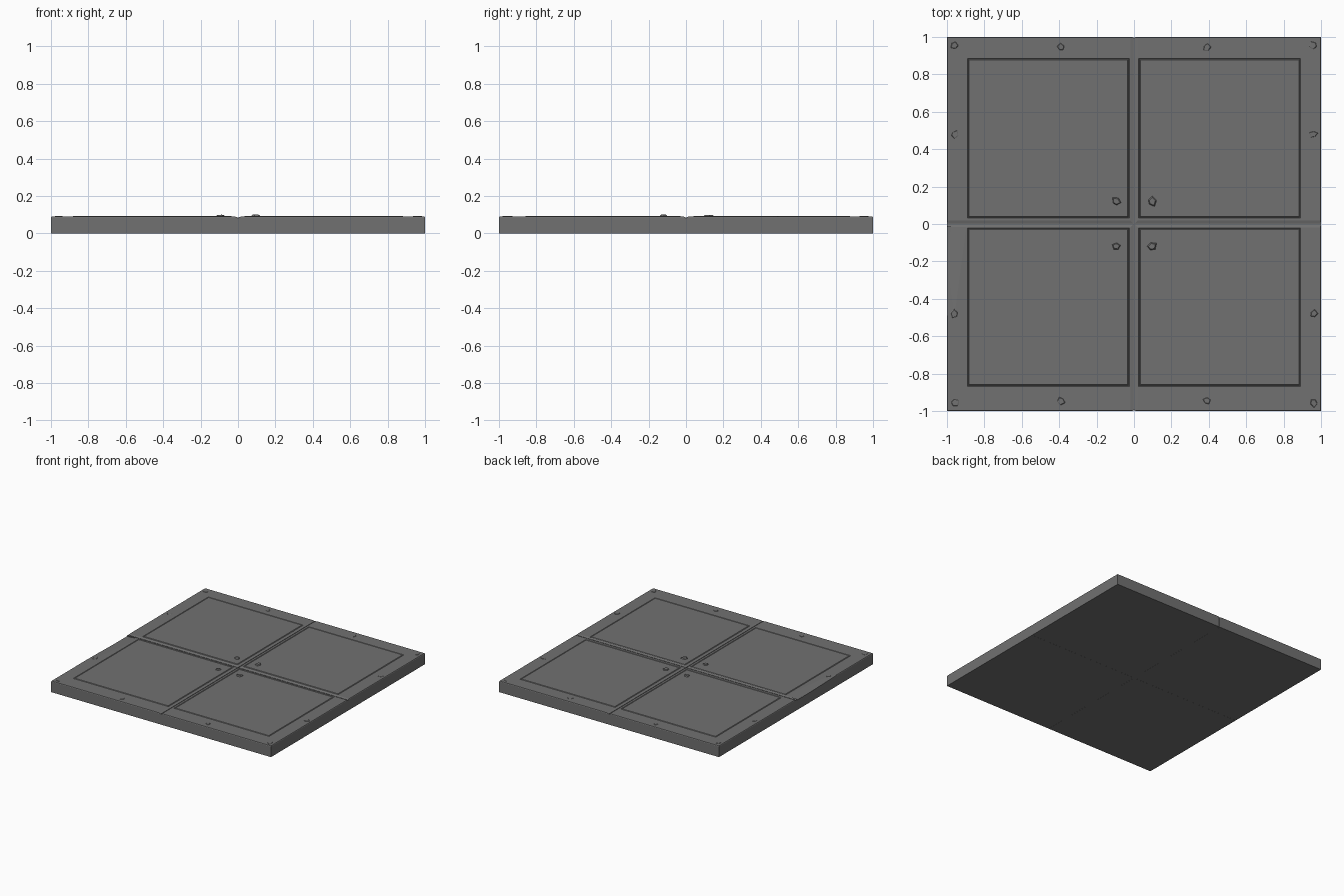
import bpy, bmesh, math, random
from mathutils import Vector

if "Cube" in bpy.data.objects:
    bpy.data.objects.remove(bpy.data.objects["Cube"])

random.seed(4)
stone = bpy.data.materials.new("dark grey stone")
stone.diffuse_color = (0.165, 0.165, 0.165, 1)
stone.use_nodes = True
stone.node_tree.nodes["Principled BSDF"].inputs["Base Color"].default_value = stone.diffuse_color


def finish(name, bm):
    bmesh.ops.recalc_face_normals(bm, faces=bm.faces)
    me = bpy.data.meshes.new(name)
    bm.to_mesh(me)
    bm.free()
    me.materials.append(stone)
    ob = bpy.data.objects.new(name, me)
    bpy.context.collection.objects.link(ob)
    return ob


# Core slab that closes the bottom of the seams
bm = bmesh.new()
bmesh.ops.create_cube(bm, size=1)
for v in bm.verts:
    v.co = Vector((v.co.x * 1.999, v.co.y * 1.99, (v.co.z + 0.5) * 0.081 + 0.0005))
finish("core_slab", bm)


# One quarter tile: stacked rectangles give bevels, frame, engraved line and panel
def quarter(sx, sy):
    py0, py1 = (0.037, 0.885) if sy > 0 else (0.027, 0.868)
    rings = [
        (0.002, 0.002, 1, 1, 0),
        (0.002, 0.002, 1, 1, 0.086),
        (0.02, 0.018, 0.997, 0.997, 0.0905),
        (0.025, py0 - 0.006, 0.89, py1, 0.0905),
        (0.029, py0 - 0.002, 0.886, py1 - 0.004, 0.086),
        (0.034, py0 + 0.003, 0.881, py1 - 0.009, 0.0915),
    ]
    bm = bmesh.new()
    loops = []
    for x0, y0, x1, y1, z in rings:
        loops.append([bm.verts.new((sx * x, sy * y, z))
                      for x, y in ((x0, y0), (x1, y0), (x1, y1), (x0, y1))])
    for a, b in zip(loops, loops[1:]):
        for i in range(4):
            j = (i + 1) % 4
            bm.faces.new((a[i], a[j], b[j], b[i]))
    bm.faces.new(loops[0])
    bm.faces.new(loops[-1])
    side = ("back" if sy > 0 else "front") + ("_right" if sx > 0 else "_left")
    return finish("tile_" + side, bm)


tiles = {(sx, sy): quarter(sx, sy) for sx in (-1, 1) for sy in (-1, 1)}

# Worn, sloping edge on the left side of the front left tile
bm = bmesh.new()
for x, y, z in ((-0.895, -0.015, 0.0906), (-0.96, -0.5, 0.0906), (-1.03, -0.55, 0.088),
                (-1.03, -0.015, 0.076)):
    bm.verts.new((x, y, z))
    bm.verts.new((x, y, 0.2))
bmesh.ops.convex_hull(bm, input=bm.verts)
cutter = finish("worn_edge_cutter", bm)
cutter.hide_render = True
cutter.hide_viewport = True
cut = tiles[(-1, -1)].modifiers.new("worn_edge", 'BOOLEAN')
cut.operation = 'DIFFERENCE'
cut.solver = 'EXACT'
cut.object = cutter


# Rough faceted studs
def stud(x, y, r, top):
    bm = bmesh.new()
    n = 5
    rings = []
    turn = random.uniform(0, 6.28)
    jit = [random.uniform(0.7, 1.2) for _ in range(n)]
    for k, z in ((1, 0.085), (0.6, top)):
        ring = []
        for i in range(n):
            a = turn + i * math.tau / n
            px = max(-0.998, min(0.998, x + r * k * jit[i] * math.cos(a)))
            py = max(-0.998, min(0.998, y + r * k * jit[i] * math.sin(a)))
            ring.append(bm.verts.new((px, py, z - (random.uniform(0, 0.002) if k < 1 else 0))))
        rings.append(ring)
    for i in range(n):
        j = (i + 1) % n
        bm.faces.new((rings[0][i], rings[0][j], rings[1][j], rings[1][i]))
    bm.faces.new(rings[0])
    bm.faces.new(rings[1])
    finish("stud", bm)


for sx in (-1, 1):
    for sy in (-1, 1):
        stud(sx * 0.095, sy * 0.12, 0.033, 0.1)
        stud(sx * 0.96, sy * 0.955, 0.033, 0.0935)
        stud(sx * 0.39, sy * 0.945, 0.03, 0.0935)
        stud(sx * 0.96, sy * 0.48, 0.03, 0.0935)
